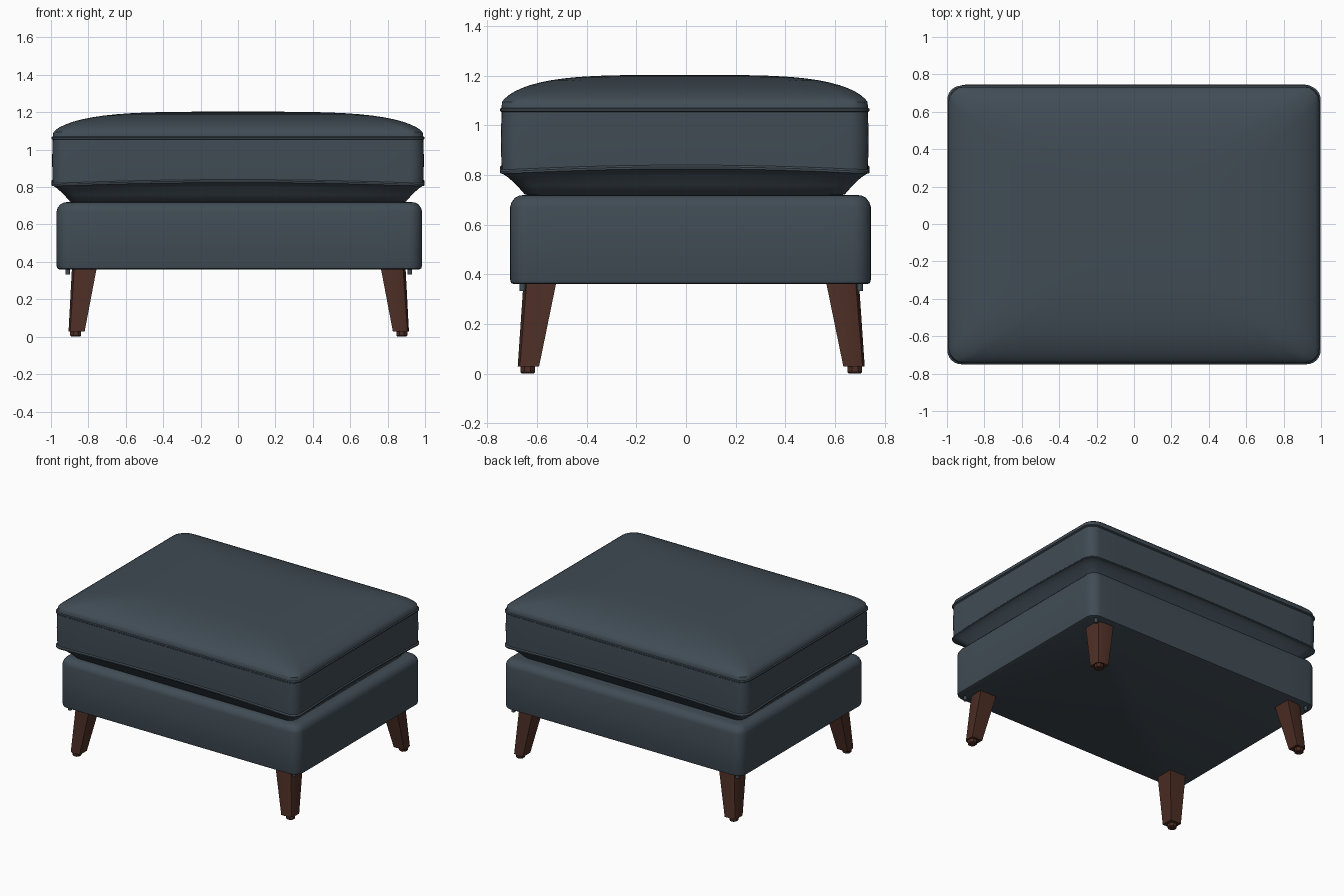
import bpy, bmesh, math

if "Cube" in bpy.data.objects:
    bpy.data.objects.remove(bpy.data.objects["Cube"])


def material(name, rgb):
    m = bpy.data.materials.new(name)
    m.diffuse_color = (*rgb, 1)
    m.use_nodes = True
    m.node_tree.nodes["Principled BSDF"].inputs["Base Color"].default_value = m.diffuse_color
    return m


FABRIC = material("slate blue fabric", (0.052, 0.072, 0.090))
WOOD = material("dark brown wood", (0.072, 0.027, 0.018))


def outline(hx, hy, r, cx=0, cy=0, arc=6, seg=10):
    """Rounded rectangle with subdivided straight edges."""
    corners = []
    for k, (sx, sy) in enumerate([(1, 1), (-1, 1), (-1, -1), (1, -1)]):
        corners.append([(cx + sx * (hx - r) + r * math.cos(math.pi / 2 * (k + i / arc)),
                         cy + sy * (hy - r) + r * math.sin(math.pi / 2 * (k + i / arc)))
                        for i in range(arc + 1)])
    pts = []
    for k in range(4):
        pts += corners[k]
        a, b = corners[k][-1], corners[(k + 1) % 4][0]
        pts += [(a[0] + (b[0] - a[0]) * i / seg, a[1] + (b[1] - a[1]) * i / seg)
                for i in range(1, seg)]
    return pts


def loft(name, rings, mat, angle=40):
    """Skin equal-length rings of 3D points and cap both ends."""
    bm = bmesh.new()
    vr = [[bm.verts.new(p) for p in ring] for ring in rings]
    n = len(vr[0])
    for a, b in zip(vr, vr[1:]):
        for i in range(n):
            j = (i + 1) % n
            bm.faces.new((a[i], a[j], b[j], b[i]))
    bm.faces.new(vr[0][::-1])
    bm.faces.new(vr[-1])
    bmesh.ops.recalc_face_normals(bm, faces=bm.faces)
    me = bpy.data.meshes.new(name)
    bm.to_mesh(me)
    bm.free()
    me.materials.append(mat)
    ob = bpy.data.objects.new(name, me)
    bpy.context.collection.objects.link(ob)
    bpy.ops.object.select_all(action='DESELECT')
    ob.select_set(True)
    bpy.context.view_layer.objects.active = ob
    bpy.ops.object.shade_smooth_by_angle(angle=math.radians(angle))
    return ob


# Upholstered base box with softly rounded edges
BX, BY = 0.007, 0.018
base = [(0.015, 0.36), (0.004, 0.365), (0, 0.38), (0, 0.67), (0.006, 0.69),
        (0.02, 0.708), (0.038, 0.717), (0.06, 0.72)]
loft("base", [[(x, y, z) for x, y in outline(0.977 - i, 0.727 - i, 0.07 - i * 0.7, BX, BY)]
              for i, z in base], FABRIC)

# Loose cushion: tucked underside, boxed sides with seam ridges, domed top
CX, CY, HX, HY = 0, -0.005, 0.998, 0.745
rings = []
sides = [(0.13, 0.715, 0), (0.10, 0.722, 0), (0.07, 0.755, 0.3), (0.035, 0.787, 0.7),
         (0.012, 0.803, 1), (0, 0.807, 1), (0, 0.815, 1), (0.007, 0.822, 1),
         (0.004, 0.94, 0.3), (0.007, 1.053, 0), (0, 1.058, 0), (0, 1.066, 0),
         (0.007, 1.07, 0)]
for inset, z, wave in sides:
    rings.append([(x, y, z + 0.018 * wave * (1 - min(1, abs(x * y) / 0.7) ** 2))
                  for x, y in outline(HX - inset, HY - inset, 0.075 - inset * 0.2, CX, CY)])
for k in range(1, 15):
    u = 0.993 * math.cos(k / 15 * math.pi / 2) ** 0.8
    z = 1.07 + 0.133 * (1 - u ** 4) ** 0.55
    rings.append([(x, y, z) for x, y in
                  outline(HX * u, HY * u, (0.075 + 0.3 * (1 - u)) * u, CX, CY)])
loft("cushion", rings, FABRIC)

# Splayed tapered legs with a softened outer corner, foot glides and corner pegs
SECTION = [(-1, -1), (1, -1), (1, 0.2), (0.8, 0.8), (0.2, 1), (-1, 1)]
for fx, side in ((-1, "left"), (1, "right")):
    for fy, end in ((-1, "front"), (1, "back")):
        def ring(pts, cx, cy, s, z):
            return [(0.004 + fx * (cx + s * a), 0.021 + fy * (cy + s * b), z) for a, b in pts]
        octo = [(math.cos(math.pi / 4 * (i + 0.5)), math.sin(math.pi / 4 * (i + 0.5)))
                for i in range(8)]
        tag = end + "_" + side
        loft(tag + "_leg", [ring(SECTION, 0.867, 0.656, 0.043, 0.028),
                            ring(SECTION, 0.826, 0.610, 0.066, 0.365)], WOOD, 25)
        loft(tag + "_glide", [ring(octo, 0.872, 0.659, 0.026, 0.0),
                              ring(octo, 0.872, 0.659, 0.032, 0.006),
                              ring(octo, 0.872, 0.659, 0.032, 0.03)], WOOD, 25)
        loft(tag + "_peg", [ring(octo, 0.915, 0.680, 0.013, 0.332),
                            ring(octo, 0.915, 0.680, 0.013, 0.37)], FABRIC, 50)
